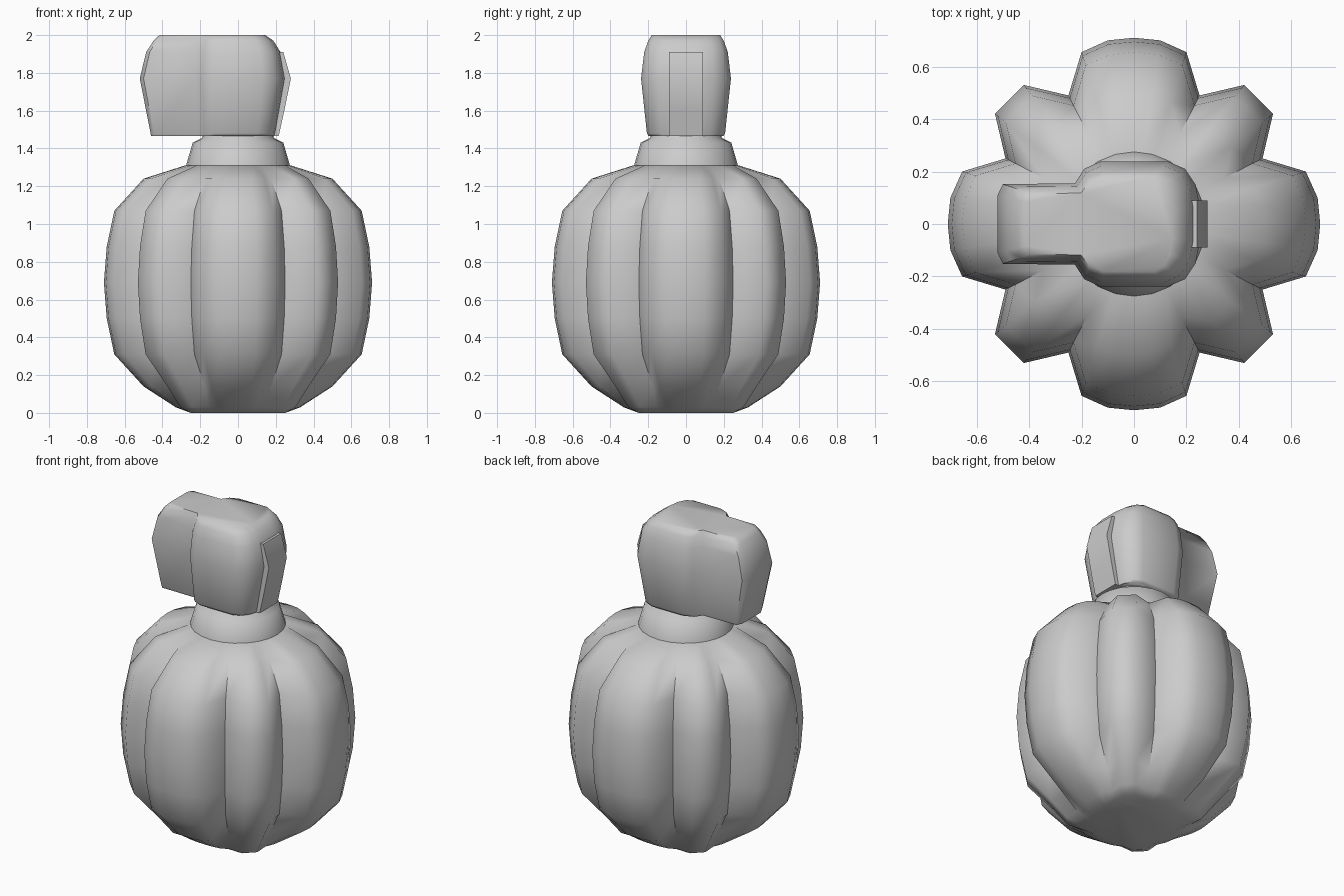
import bpy, bmesh
from math import radians, hypot, cos, sin, pi
from mathutils import Vector

if "Cube" in bpy.data.objects:
    bpy.data.objects.remove(bpy.data.objects["Cube"])


def loft(name, rings, angle=50):
    """Skin a list of equal-length closed rings and cap both ends."""
    bm = bmesh.new()
    rows = [[bm.verts.new(p) for p in ring] for ring in rings]
    n = len(rows[0])
    for a, b in zip(rows, rows[1:]):
        for i in range(n):
            j = (i + 1) % n
            bm.faces.new((a[i], a[j], b[j], b[i]))
    bm.faces.new(rows[0][::-1])
    bm.faces.new(rows[-1])
    bmesh.ops.recalc_face_normals(bm, faces=bm.faces)
    mesh = bpy.data.meshes.new(name)
    bm.to_mesh(mesh)
    bm.free()
    ob = bpy.data.objects.new(name, mesh)
    bpy.context.collection.objects.link(ob)
    bpy.ops.object.select_all(action='DESELECT')
    ob.select_set(True)
    bpy.context.view_layer.objects.active = ob
    bpy.ops.object.shade_smooth_by_angle(angle=radians(angle))
    return ob


# lobed body: one octant of the section, mirrored and turned into a full outline
octant = [(.71, 0), (.70, .1), (.655, .2), (.49, .25), (.53, .42)]
quarter = octant + [(y, x) for x, y in octant[:0:-1]]
section = []
for k in range(4):
    for x, y in quarter:
        for _ in range(k):
            x, y = -y, x
        section.append((x, y))


def to_square(x, y, h):
    s = h / max(abs(x), abs(y))
    return x * s, y * s


def to_circle(x, y, r):
    s = r / hypot(x, y)
    return x * s, y * s


def body_ring(z, r, blend=0, target=to_square, size=.25):
    ring = []
    for x, y in section:
        tx, ty = target(x, y, size)
        lx, ly = x * r / .71, y * r / .71
        ring.append((lx + (tx - lx) * blend, ly + (ty - ly) * blend, z))
    return ring


rings = [body_ring(0, .25, 1, to_square, .25),
         body_ring(.03, .33, .7, to_square, .33)]
rings += [body_ring(z, r) for z, r in
          [(.14, .50), (.31, .655), (.5, .695), (.69, .71), (.88, .695), (1.07, .655), (1.24, .50)]]
rings += [body_ring(1.31, .28, 1, to_circle, .28)]
loft("bottle_body", rings, 70)

# neck
neck = [(1.29, .28), (1.31, .275), (1.43, .24), (1.455, .19), (1.48, .185)]
loft("bottle_neck", [[(r * cos(i * pi / 12), r * sin(i * pi / 12), z) for i in range(24)]
                     for z, r in neck], 60)

# spray head with a spout towards -x
half = [(.25, .07), (.235, .15), (.195, .21), (.13, .238), (-.13, .238), (-.19, .21),
        (-.225, .155), (-.50, .152), (-.52, .11)]
outline = half + [(x, -y) for x, y in reversed(half)]
# z, scale of x on the right, scale of x on the spout, scale of y
levels = [(1.465, .78, .885, .83), (1.48, .80, .89, .87), (1.77, 1, 1, 1),
          (1.91, .90, .935, .93), (1.97, .75, .86, .84), (2.0, .58, .80, .76)]
loft("spray_head", [[(x * (a if x > 0 else (b if x < -.4 else .5 * (b + 1))), y * c, z)
                     for x, y in outline] for z, a, b, c in levels], 60)

# raised tab on the rear of the head
tab = [(1.465, .215), (1.6, .245), (1.77, .28), (1.91, .24)]
loft("head_tab", [[(.15, -.09, z), (x, -.09, z), (x, .09, z), (.15, .09, z)] for z, x in tab], 40)
